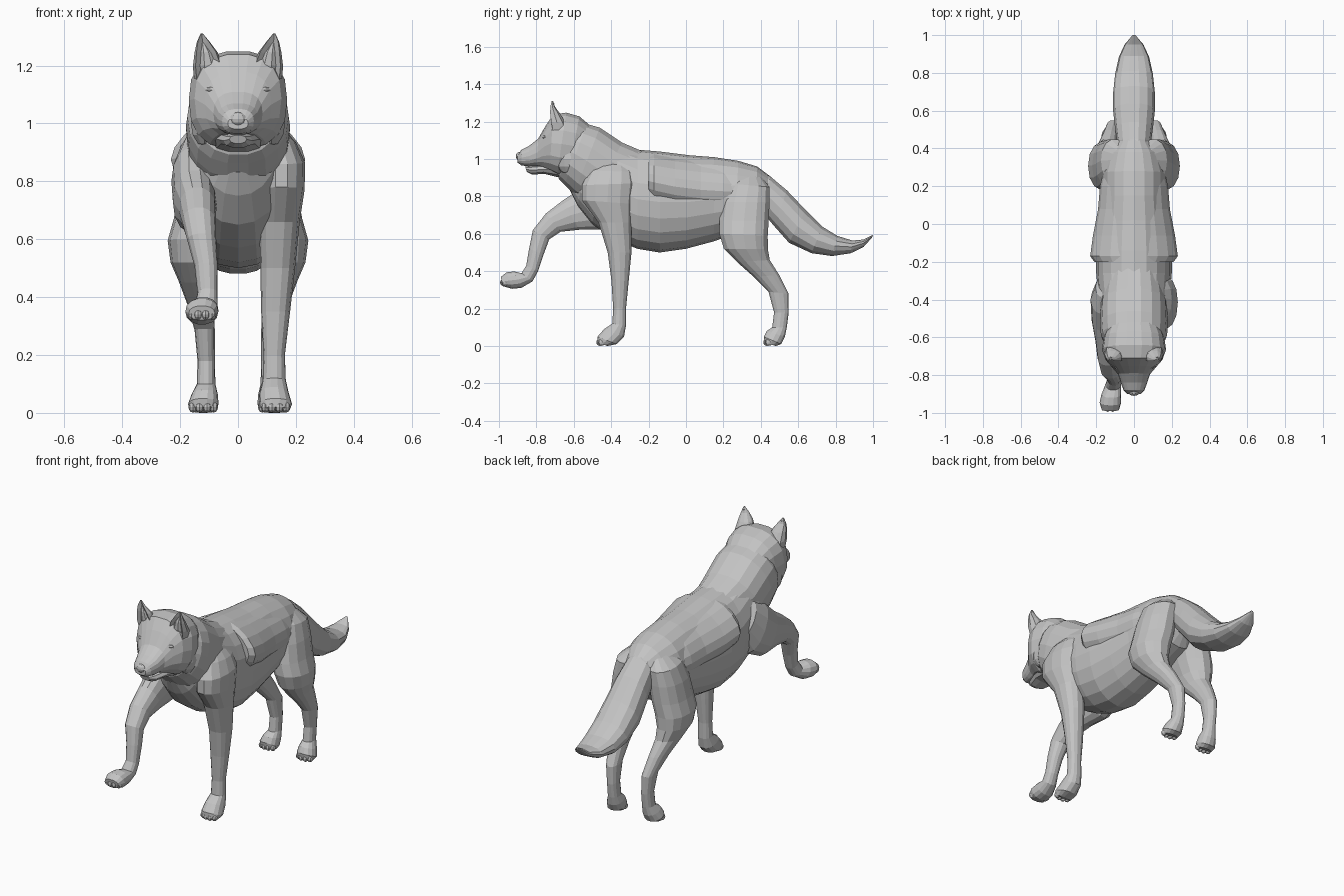
import bpy
import bmesh
import math
from mathutils import Vector, Matrix

default_cube = bpy.data.objects.get("Cube")
if default_cube:
    bpy.data.objects.remove(default_cube, do_unlink=True)

UNIT = 0.01  # measurements below are in hundredths

# One plain colour for the whole animal
fur = bpy.data.materials.new("grey fur")
fur.use_nodes = True
grey = (0.55, 0.55, 0.55, 1)
fur.diffuse_color = grey
fur.node_tree.nodes["Principled BSDF"].inputs["Base Color"].default_value = grey


def finish(bm, name):
    """Turn a bmesh into a flat shaded object with the fur material."""
    bmesh.ops.recalc_face_normals(bm, faces=bm.faces[:])
    mesh = bpy.data.meshes.new(name)
    bm.to_mesh(mesh)
    bm.free()
    mesh.materials.append(fur)
    obj = bpy.data.objects.new(name, mesh)
    bpy.context.collection.objects.link(obj)
    return obj


def signed_power(value, power):
    return math.copysign(abs(value) ** power, value)


def loft_mesh(sections, sides, mirror, roundness):
    """Skin rings, each given by its two profile edge points, centre x and half width."""
    bm = bmesh.new()
    rings = []
    for y_a, z_a, y_b, z_b, centre_x, half_width in sections:
        edge_a = Vector((0, y_a, z_a))
        edge_b = Vector((0, y_b, z_b))
        middle = (edge_a + edge_b) / 2 + Vector((centre_x * mirror, 0, 0))
        across = (edge_a - edge_b) / 2
        ring = []
        for step in range(sides):
            angle = math.tau * step / sides
            sideways = Vector((half_width * signed_power(math.cos(angle), roundness), 0, 0))
            point = middle + sideways + across * signed_power(math.sin(angle), roundness)
            ring.append(bm.verts.new(point * UNIT))
        rings.append(ring)
    for ring, following in zip(rings, rings[1:]):
        for i in range(sides):
            j = (i + 1) % sides
            bm.faces.new((ring[i], ring[j], following[j], following[i]))
    bm.faces.new(rings[0])
    bm.faces.new(rings[-1])
    bmesh.ops.recalc_face_normals(bm, faces=bm.faces[:])
    return bm


def loft(name, sections, sides=16, mirror=1, roundness=0.9):
    return finish(loft_mesh(sections, sides, mirror, roundness), name)


def ball(name, centre, radii, segments=10):
    bm = bmesh.new()
    bmesh.ops.create_uvsphere(bm, u_segments=segments, v_segments=6, radius=1)
    scale = Matrix.Diagonal(Vector(radii) * UNIT).to_4x4()
    bm.transform(Matrix.Translation(Vector(centre) * UNIT) @ scale)
    return finish(bm, name)


def toes(name, centre_x, y, z):
    """Four small toes across the front of a paw, the middle pair further forward."""
    for number, offset in enumerate((-3.6, -1.3, 1.3, 3.6), start=1):
        setback = abs(offset) * 0.4
        ball(f"{name}_toe_{number}", (centre_x + offset, y + setback, z), (1.5, 2, 1.9), 8)


# Trunk, from rump to chest
loft("torso", [
    (46, 90, 42, 70, 0, 8),
    (38, 96, 38, 64, 0, 14),
    (28, 99, 26, 60, 0, 17),
    (15, 101, 15, 56, 0, 17),
    (2, 102, 0, 52, 0, 18.5),
    (-14, 104, -14, 50, 0, 20),
    (-26, 105, -26, 52, 0, 20),
    (-36, 109, -38, 57, 0, 19),
    (-46, 113, -50, 65, 0, 17.5),
    (-50, 112, -58, 75, 0, 14),
    (-55, 108, -62, 83, 0, 8.5),
], sides=20, roundness=0.95)

# Coat flaring out low on the flanks and sloping up to the spine
loft("back_coat", [
    (-20, 103.5, -20, 73, 0, 21),
    (-17, 104, -17, 71, 0, 23.2),
    (-6, 102.5, -6, 68, 0, 21.7),
    (8, 101, 8, 66, 0, 19),
    (20, 99.5, 20, 66, 0, 18),
    (32, 96, 32, 68, 0, 15),
], sides=20, roundness=1.15)

# Thick neck fur
loft("neck", [
    (-20, 103, -40, 72, 0, 15),
    (-34, 109, -52, 75, 0, 17.5),
    (-46, 117, -60, 81, 0, 18),
    (-53, 119, -65, 86, 0, 17.5),
    (-58, 120, -68, 89, 0, 15),
    (-60, 117, -69, 92, 0, 10),
], sides=18)

# Skull tapering into the muzzle
loft("head", [
    (-50, 117, -58, 94, 0, 13),
    (-57, 123, -63, 91, 0, 16),
    (-64, 125, -69, 91, 0, 17),
    (-71, 124, -73, 93, 0, 15),
    (-75, 118, -77, 95, 0, 11.5),
    (-79, 111, -80, 96, 0, 8.5),
    (-84, 107, -84, 96, 0, 7),
    (-88, 105, -88, 96.5, 0, 5.5),
    (-90, 102, -90, 98, 0, 3.5),
], sides=18, roundness=0.8)
loft("lower_jaw", [
    (-68, 98, -68, 90, 0, 9),
    (-77, 97, -76, 92, 0, 7),
    (-83, 96.5, -82, 91.5, 0, 5),
    (-86, 96, -85, 93, 0, 3),
], sides=10)
ball("nose", (0, -89, 101.5), (3, 2, 2.4))

# Paired face parts and hind legs
for label, side in (("left", 1), ("right", -1)):
    ball(f"{label}_eye", (side * 7.5, -75.7, 109), (2, 1.6, 1.3))
    ball(f"{label}_brow", (side * 7.5, -75, 111.5), (4, 2, 1.6))
    ball(f"{label}_cheek", (side * 11.5, -63, 100), (5, 7, 8))

    ear = loft_mesh([
        (-73, 114, -62, 114, 10, 5),
        (-74, 120, -64, 119, 10.3, 5.3),
        (-74, 125, -67, 124, 11, 4),
        (-73, 128.5, -70, 128, 12, 2.2),
        (-72, 131, -71, 131, 12.5, 0.4),
    ], 10, side, 0.9)
    front_faces = [f for f in ear.faces if f.normal.y < -0.5]
    bmesh.ops.inset_region(ear, faces=front_faces, thickness=0.006, depth=-0.02)
    finish(ear, f"{label}_ear")

    loft(f"{label}_hind_leg", [
        (28, 94, 40, 91, 6, 4),
        (22, 87, 45, 85, 10, 7.5),
        (19, 77, 45, 77, 11.5, 8.8),
        (17.5, 67, 44.5, 67, 13, 9.2),
        (17.5, 60, 44, 59, 15, 9.3),
        (20, 52, 44, 52, 15.5, 7.8),
        (27, 45, 45, 46, 14.5, 6),
        (36, 37, 50, 38, 13, 4.5),
        (44, 29, 55, 28, 11.5, 3.5),
        (47, 18, 55, 18, 11, 3),
        (46, 10, 54, 10, 11, 3.2),
        (43, 8, 53, 5, 11.5, 4.5),
        (41.5, 5, 51, 1, 12, 5.3),
        (42, 2, 48, 0, 12, 4.5),
    ], sides=14, mirror=side)
    toes(f"{label}_hind_paw", side * 12, 42.8, 2)

# Standing front leg
loft("left_front_leg", [
    (-45, 102, -32, 100, 9, 4),
    (-52, 94, -28, 93, 13, 7),
    (-56, 86, -27, 87, 15, 8.2),
    (-56, 78, -28, 76, 15, 8),
    (-47, 66, -29, 66, 14.3, 7),
    (-42, 50, -29, 50, 13.7, 6),
    (-40, 35, -30.5, 35, 13, 5),
    (-39, 20, -32, 20, 12.5, 3.7),
    (-39.5, 12, -32, 11, 12.5, 4),
    (-44, 9, -33, 5, 12.5, 5),
    (-47.5, 5, -37, 1, 13, 5.7),
    (-47.5, 2, -42, 0, 13, 4.8),
], sides=14)
toes("left_front_paw", 13, -46.5, 2)

# Raised front leg, reaching forward
loft("right_front_leg", [
    (-36, 101, -28, 88, -9, 4),
    (-40, 97, -27, 78, -13, 7.5),
    (-48, 92, -32, 68, -15, 8),
    (-57, 84, -44, 62, -15, 7.5),
    (-66, 78, -57, 62, -14, 6.5),
    (-75, 71, -67, 61, -13.5, 5.8),
    (-82, 62, -73, 57, -12.5, 5),
    (-84, 52, -76, 49, -11, 4),
    (-85.5, 43, -79, 40, -10.5, 3.5),
    (-88, 39, -82, 34.5, -11, 4),
    (-92, 40, -88, 31, -12, 5.2),
    (-96, 39.5, -93, 30.5, -12.5, 5.7),
    (-99, 37, -98, 32, -12.5, 4.5),
], sides=14)
toes("right_front_paw", -12.5, -98, 34)

# Bushy tail, drooping and curling up at the tip
loft("tail", [
    (36, 95, 36, 76, 0, 7),
    (45, 91, 42, 70, 0, 9),
    (54, 83.5, 47, 64, 0, 10),
    (64, 73, 55, 55, 0, 11),
    (73, 64, 67, 49.5, 0, 11),
    (81, 59, 78, 48, 0, 10),
    (89, 56.5, 88, 49.5, 0, 8),
    (95, 57, 95, 53, 0, 5),
    (100, 59.5, 99.5, 58, 0, 1),
], sides=14)
